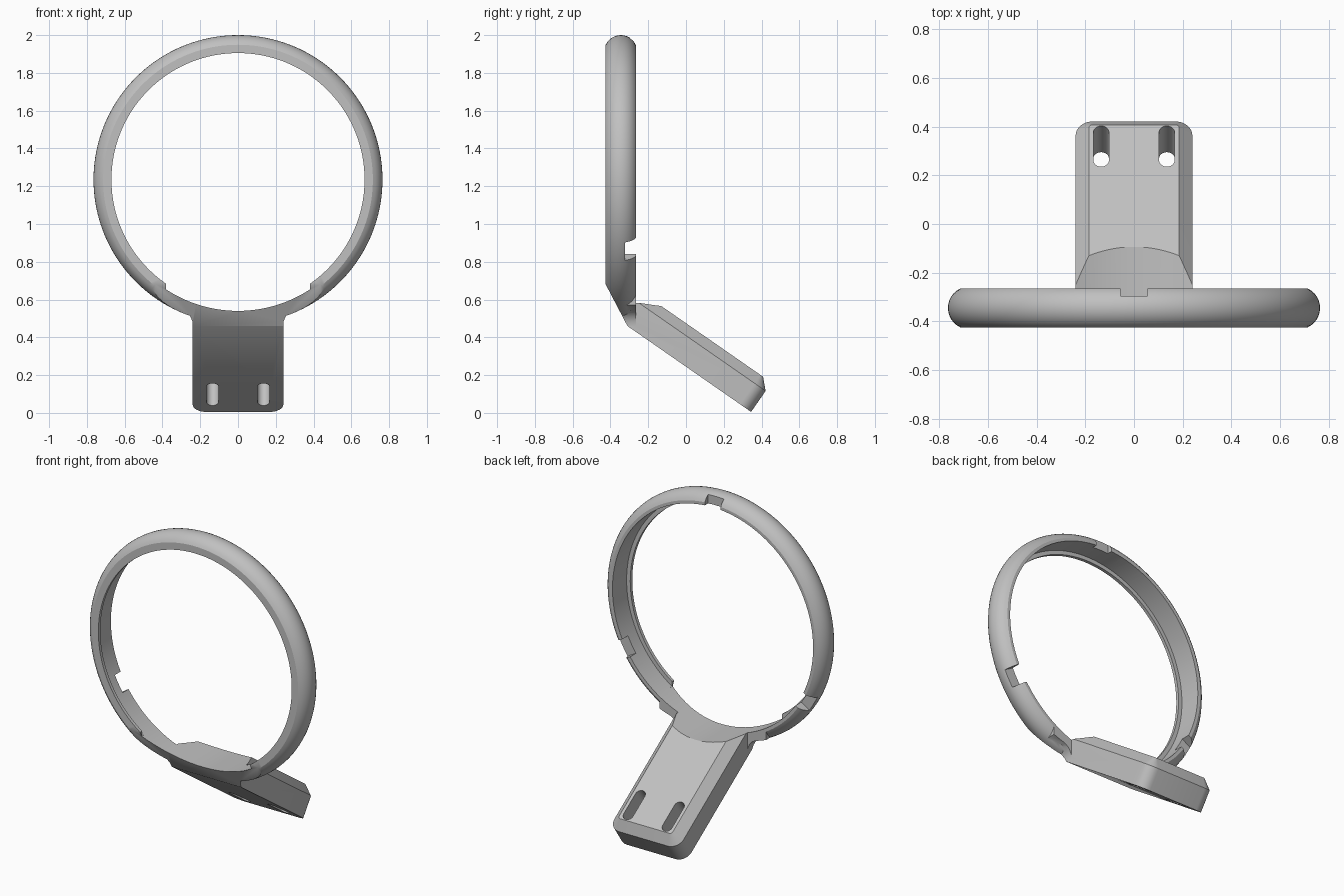
import bpy, bmesh
from math import sin, cos, tau, pi, radians, sqrt, asin
from mathutils import Vector

if "Cube" in bpy.data.objects:
    bpy.data.objects.remove(bpy.data.objects["Cube"])

grey = bpy.data.materials.new("plain_grey")
grey.use_nodes = True
grey.diffuse_color = (0.53, 0.53, 0.53, 1)
grey.node_tree.nodes["Principled BSDF"].inputs["Base Color"].default_value = grey.diffuse_color

CZ = 1.235                      # ring centre height
FRONT, BACK = -0.425, -0.265    # ring faces
MID = (FRONT + BACK) / 2
OUTER, EDGE, LIP, BORE = 0.765, 0.714, 0.67, 0.695


def loft(name, loops, ring=False):
    """Skin a row of equal loops; cap the ends, or join last to first."""
    bm = bmesh.new()
    rows = [[bm.verts.new(p) for p in loop] for loop in loops]
    n = len(rows[0])
    pairs = list(zip(rows, rows[1:]))
    if ring:
        pairs.append((rows[-1], rows[0]))
    else:
        bm.faces.new(rows[0])
        bm.faces.new(rows[-1])
    for a, b in pairs:
        for i in range(n):
            j = (i + 1) % n
            bm.faces.new((a[i], a[j], b[j], b[i]))
    bmesh.ops.recalc_face_normals(bm, faces=bm.faces)
    mesh = bpy.data.meshes.new(name)
    bm.to_mesh(mesh)
    bm.free()
    mesh.materials.append(grey)
    obj = bpy.data.objects.new(name, mesh)
    bpy.context.collection.objects.link(obj)
    return obj


def prism_y(name, outline, y0, y1):
    """Extrude an (x, z) outline along y."""
    return loft(name, [[(x, y, z) for x, z in outline] for y in (y0, y1)])


def combine(body, tool, operation):
    tool.hide_render = True
    mod = body.modifiers.new(tool.name, 'BOOLEAN')
    mod.object, mod.operation, mod.solver = tool, operation, 'EXACT'
    bpy.context.view_layer.objects.active = body
    bpy.ops.object.modifier_apply(modifier=mod.name)
    bpy.data.objects.remove(tool)


def circle(r, n=160):
    return [(r * cos(tau * i / n), CZ + r * sin(tau * i / n)) for i in range(n)]


# Ring: rounded outer wall, flat faces
half, sag = (BACK - FRONT) / 2, OUTER - EDGE
arc_r = (half ** 2 + sag ** 2) / (2 * sag)
spread = asin(half / arc_r)
profile = [(LIP, FRONT)]
for i in range(13):
    a = spread * (i / 6 - 1)
    profile.append((OUTER - arc_r + arc_r * cos(a), MID + arc_r * sin(a)))
profile.append((LIP, BACK))
body = loft("ring_mount", [[(x, y, z) for x, z in circle(r)] for r, y in profile], ring=True)

# Neck: flared web between ring and plate
flare = [(0.24, 0.46), (0.242, 0.485), (0.252, 0.51), (0.268, 0.53),
         (0.29, 0.545), (0.33, 0.557), (0.37, 0.572), (0.37, 0.7)]
neck = prism_y("neck", flare + [(-x, z) for x, z in reversed(flare)], -0.4, BACK)
combine(body, neck, 'UNION')

# Plate: sloping slab with rounded end corners and a chamfered top
along = Vector((0, 0.655, -0.455)).normalized()
normal = Vector((0, -along.z, along.y))
origin = Vector((0, -0.31, 0.46))
LENGTH, WIDE, THICK, CHAMFER = 0.797, 0.24, 0.189, 0.054


def on_plate(x, s, h):
    return origin + Vector((x, 0, 0)) + along * s + normal * h


def plate_loop(inset, h):
    r, w, end = 0.07 - inset, WIDE - inset, LENGTH - inset
    pts = [(-w, -0.12), (w, -0.12)]
    for side in (0, 1):
        for i in range(9):
            a = pi / 2 * (side + i / 8)
            cx = (w - r) * (1 - 2 * side)
            pts.append((cx + r * cos(a), end - r + r * sin(a)))
    return [on_plate(x, s, h) for x, s in pts]


plate = loft("plate", [plate_loop(0, 0), plate_loop(0, THICK - CHAMFER), plate_loop(CHAMFER, THICK)])
combine(body, plate, 'UNION')

# Bore behind the front lip, running on over the plate
combine(body, prism_y("bore", circle(BORE), -0.405, 0.5), 'DIFFERENCE')

# Gap in the lip above the neck
gap = [(x, CZ - sqrt(BORE ** 2 - x ** 2)) for x in [0.38 * (i / 12 - 1) for i in range(25)]]
combine(body, prism_y("lip_gap", gap + [(0.38, 1), (-0.38, 1)], -0.5, -0.35), 'DIFFERENCE')

# Slanted face under the front of the ring
slant = [(-0.4773, 0.78), (-0.2577, 0.36), (-0.7, 0.36), (-0.7, 0.78)]
combine(body, loft("slant", [[(x, y, z) for y, z in slant] for x in (-0.9, 0.9)]), 'DIFFERENCE')

# Three notches in the back of the ring
for angle, floor in ((90, -0.297), (210, -0.322), (330, -0.322)):
    a = radians(angle)
    corners = [(0.6, -0.055), (0.85, -0.055), (0.85, 0.055), (0.6, 0.055)]
    outline = [(r * cos(a) - t * sin(a), CZ + r * sin(a) + t * cos(a)) for r, t in corners]
    combine(body, prism_y("notch", outline, floor, -0.2), 'DIFFERENCE')

# Two screw slots through the plate
SLOT_R = 0.032
for x in (-0.135, 0.135):
    pts = []
    for start, s in ((0, 0.705), (pi, 0.565)):
        for i in range(13):
            a = start + pi * i / 12
            pts.append((x + SLOT_R * cos(a), s + SLOT_R * sin(a)))
    slot = loft("slot", [[on_plate(px, s, h) for px, s in pts] for h in (-0.1, 0.3)])
    combine(body, slot, 'DIFFERENCE')

bpy.ops.object.select_all(action='DESELECT')
body.select_set(True)
bpy.context.view_layer.objects.active = body
bpy.ops.object.shade_smooth_by_angle(angle=radians(30))
